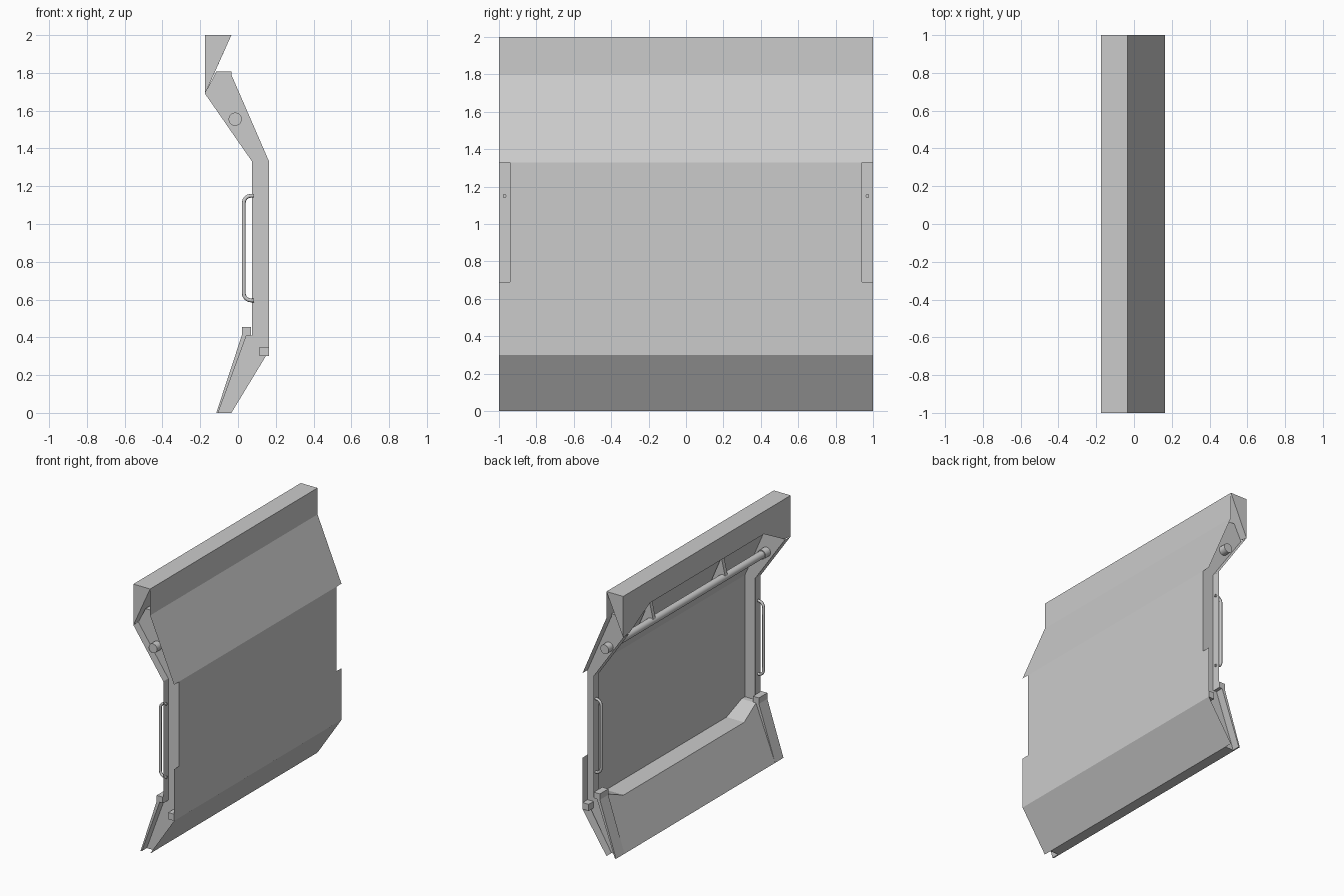
import bpy, bmesh, math

if "Cube" in bpy.data.objects:
    bpy.data.objects.remove(bpy.data.objects["Cube"])


def loft(name, rows, closed=False):
    """Skin equal-length rows of points; closed rows form a capped solid."""
    bm = bmesh.new()
    vs = [[bm.verts.new(p) for p in r] for r in rows]
    n = len(rows[0])
    for a, b in zip(vs, vs[1:]):
        for i in range(n if closed else n - 1):
            j = (i + 1) % n
            bm.faces.new((a[i], a[j], b[j], b[i]))
    if closed:
        bm.faces.new(vs[0])
        bm.faces.new(vs[-1][::-1])
    bmesh.ops.remove_doubles(bm, verts=bm.verts, dist=1e-5)
    bmesh.ops.recalc_face_normals(bm, faces=bm.faces)
    me = bpy.data.meshes.new(name)
    bm.to_mesh(me)
    bm.free()
    ob = bpy.data.objects.new(name, me)
    bpy.context.collection.objects.link(ob)
    return ob


def prism(name, profile, y0, y1):
    return loft(name, [[(x, y, z) for x, z in profile] for y in (y0, y1)], True)


def rod(name, radius, y0, y1, x, z):
    bpy.ops.mesh.primitive_cylinder_add(vertices=20, radius=radius, depth=abs(y1 - y0),
                                        location=(x, (y0 + y1) / 2, z),
                                        rotation=(math.pi / 2, 0, 0))
    bpy.context.object.name = name
    bpy.ops.object.shade_smooth_by_angle()


# Folded front skin, narrowed between the two side notches
skin = [(-.035, 2, 1), (-.035, 1.8, 1), (.165, 1.33, 1), (.165, 1.329, .94),
        (.165, .691, .94), (.165, .69, 1), (.165, .30, 1), (-.035, 0, 1)]
front = loft("front_panel", [[(x, -w, z), (x, w, z)] for x, z, w in skin])
for p in front.data.polygons:
    if p.normal.x < 0:
        p.flip() if hasattr(p, "flip") else None

# Top beam with a raised underside in the middle
rows = []
for y, z in [(-1, 1.69), (-.92, 1.70), (-.68, 1.83), (.68, 1.83), (.92, 1.70), (1, 1.69)]:
    xs = -.175 + .14 * (z - 1.69) / .31 + .0005
    rows.append([(-.175, y, 2), (-.035, y, 2), (xs, y, z), (-.175, y, z - .0005)])
loft("top_beam", rows, True)

# Shelf joining the beam to the front panel
loft("upper_shelf", [[(-.035, y, 1.808), (-.115, y, 1.808)] for y in (-.94, .94)])

# Lower back cover: ledge, sloped back and underside, rising at the corners
rows = []
for y, z in [(-.94, .41), (-.90, .41), (-.72, .34), (.72, .34), (.90, .41), (.94, .41)]:
    xb = -.115 + .16 * z / .41
    rows.append([(.165, y, z), (xb, y, z), (-.115, y, 0), (-.035, y, 0)])
loft("lower_back_cover", rows)

for s, side in ((-1, "left"), (1, "right")):
    # Side wall between the front skin and the rear flange
    wall = [((-.035, 1.808), (-.115, 1.808)), ((-.035, 1.79), (-.175, 1.69)),
            ((.165, 1.33), (.075, 1.33)), ((.165, .41), (.075, .41)),
            ((.165, .33), (.045, .41)), ((-.035, 0), (-.115, 0))]
    loft(side + "_side_wall", [[(f[0], s * .94, f[1]), (b[0], s * .94, b[1])] for f, b in wall])

    # Rear flange
    loft(side + "_flange", [[(x, s * .93, z), (x, s, z)]
                            for x, z in [(-.175, 1.69), (.075, 1.33), (.075, .41)]])

    # Foot bracket behind the lower cover
    prism(side + "_foot_bracket", [(.02, .455), (.07, .455), (.07, .41), (.045, .41),
                                   (-.105, 0), (-.115, 0), (.02, .41)], s * .90, s)

    # Small corner block behind the skin
    prism(side + "_corner_block", [(.115, .30), (.165, .30), (.165, .35), (.115, .35)],
          s * .94, s * .998)

    # Rounded grab handle
    cu = bpy.data.curves.new(side + "_handle", 'CURVE')
    cu.dimensions = '3D'
    cu.bevel_depth = .01
    cu.bevel_resolution = 2
    cu.use_fill_caps = True
    pts = [(.085, 1.15)]
    for cz, a0 in ((1.11, 90), (.635, 180)):
        for k in range(5):
            a = math.radians(a0 + k * 22.5)
            pts.append((.07 + .04 * math.cos(a), cz + .04 * math.sin(a)))
    pts.append((.085, .595))
    sp = cu.splines.new('POLY')
    sp.points.add(len(pts) - 1)
    for p, (x, z) in zip(sp.points, pts):
        p.co = (x, s * .97, z, 1)
    bpy.context.collection.objects.link(bpy.data.objects.new(side + "_handle", cu))

    # Rod end collar and gusset holding the rod
    rod(side + "_rod_collar", .035, s * .88, s * .995, -.015, 1.555)
    prism(side + "_rod_gusset", [(-.04, 1.56), (.08, 1.51), (-.005, 1.71)],
          s * .43 - .015, s * .43 + .015)

# Cross rod
rod("cross_rod", .028, -.9, .9, -.015, 1.555)
